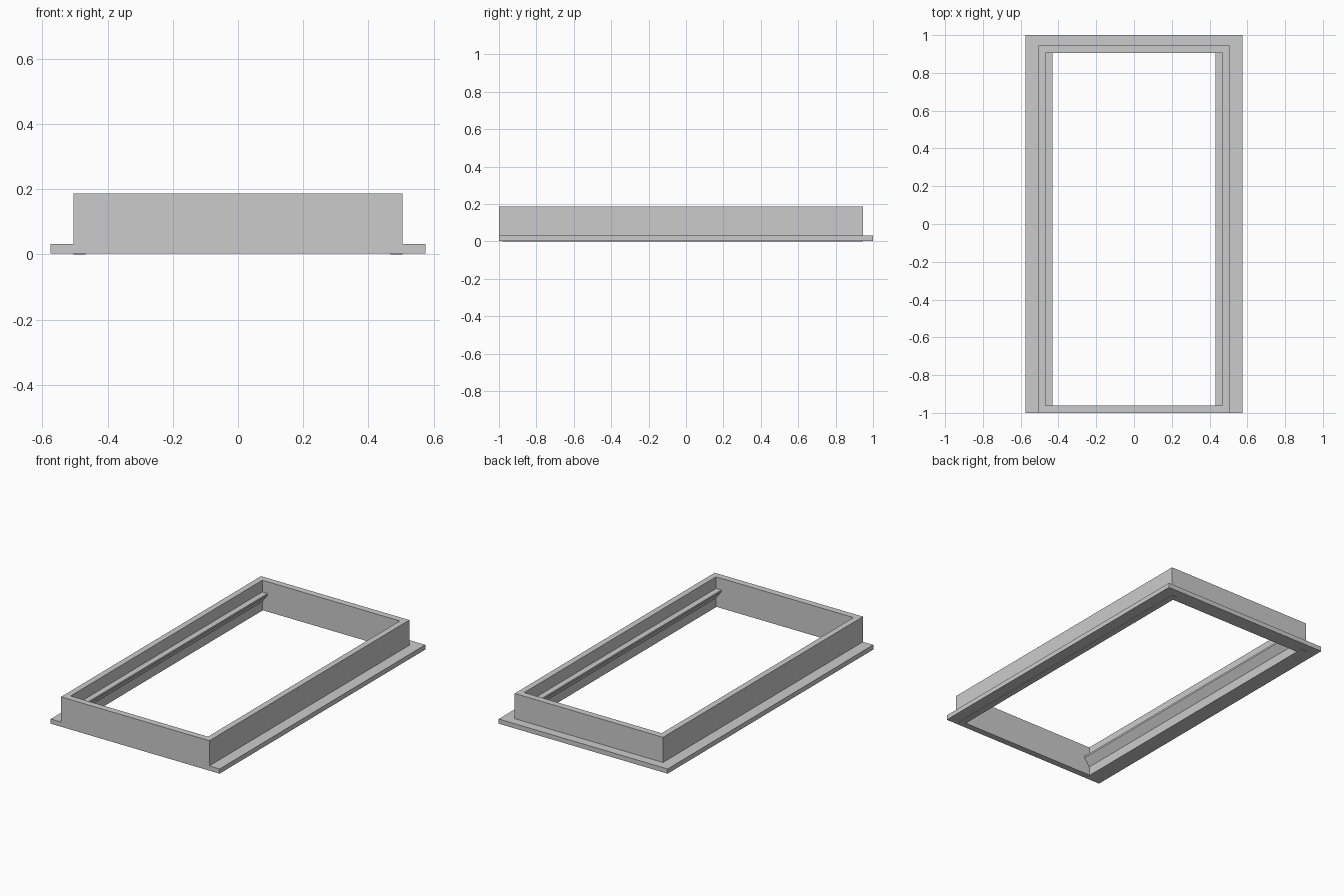
import bpy
import bmesh

cube = bpy.data.objects.get("Cube")
if cube:
    bpy.data.objects.remove(cube, do_unlink=True)

grey = bpy.data.materials.new("plain grey")
grey.use_nodes = True
colour = (0.6, 0.6, 0.6, 1)
grey.diffuse_color = colour
grey.node_tree.nodes["Principled BSDF"].inputs["Base Color"].default_value = colour

# Main plan dimensions
OUT_X, WALL_X, IN_X = 0.575, 0.505, 0.468
FRONT, FRONT_IN, BACK_IN, BACK_WALL, BACK = -1, -0.96, 0.905, 0.945, 1
BASE, FLANGE_TOP, TOP = 0.003, 0.032, 0.187


def prism(name, outline, direction):
    """Extrude a closed outline of 3D points along a direction."""
    bm = bmesh.new()
    face = bm.faces.new([bm.verts.new(p) for p in outline])
    ext = bmesh.ops.extrude_face_region(bm, geom=[face])
    verts = [v for v in ext["geom"] if isinstance(v, bmesh.types.BMVert)]
    bmesh.ops.translate(bm, verts=verts, vec=direction)
    bmesh.ops.recalc_face_normals(bm, faces=bm.faces)
    mesh = bpy.data.meshes.new(name)
    bm.to_mesh(mesh)
    bm.free()
    mesh.materials.append(grey)
    obj = bpy.data.objects.new(name, mesh)
    bpy.context.collection.objects.link(obj)
    return obj


def ring(name, x_out, y_back, z0, z1):
    """Rectangular frame around the opening, with one solid mesh."""
    bm = bmesh.new()
    loops = []
    for z in (z0, z1):
        for x, y0, y1 in ((x_out, FRONT, y_back), (IN_X, FRONT_IN, BACK_IN)):
            corners = ((-x, y0), (x, y0), (x, y1), (-x, y1))
            loops.append([bm.verts.new((*c, z)) for c in corners])
    low_out, low_in, top_out, top_in = loops
    for a, b in ((low_out, low_in), (top_out, top_in), (low_out, top_out), (low_in, top_in)):
        for i in range(4):
            j = (i + 1) % 4
            bm.faces.new((a[i], a[j], b[j], b[i]))
    bmesh.ops.recalc_face_normals(bm, faces=bm.faces)
    mesh = bpy.data.meshes.new(name)
    bm.to_mesh(mesh)
    bm.free()
    mesh.materials.append(grey)
    obj = bpy.data.objects.new(name, mesh)
    bpy.context.collection.objects.link(obj)


# Upright wall frame
ring("wall_frame", WALL_X, BACK_WALL, BASE, TOP)

# Flange: a U around the two sides and the back
u_shape = [(-OUT_X, FRONT), (-OUT_X, BACK), (OUT_X, BACK), (OUT_X, FRONT),
           (WALL_X, FRONT), (WALL_X, BACK_WALL), (-WALL_X, BACK_WALL), (-WALL_X, FRONT)]
prism("flange", [(x, y, BASE) for x, y in u_shape], (0, 0, FLANGE_TOP - BASE))

# Inner support rails and thin seals beneath the side walls
for side, label in ((1, "left"), (-1, "right")):
    profile = [(IN_X, 0.115), (0.432, 0.115), (0.432, 0.104), (IN_X, 0.057)]
    prism(label + "_rail", [(side * x, FRONT_IN, z) for x, z in profile],
          (0, BACK_IN - FRONT_IN, 0))
    seal = [(IN_X, -0.98), (WALL_X, -0.98), (WALL_X, BACK_WALL), (IN_X, BACK_WALL)]
    prism(label + "_seal", [(side * x, y, 0) for x, y in seal], (0, 0, BASE))
